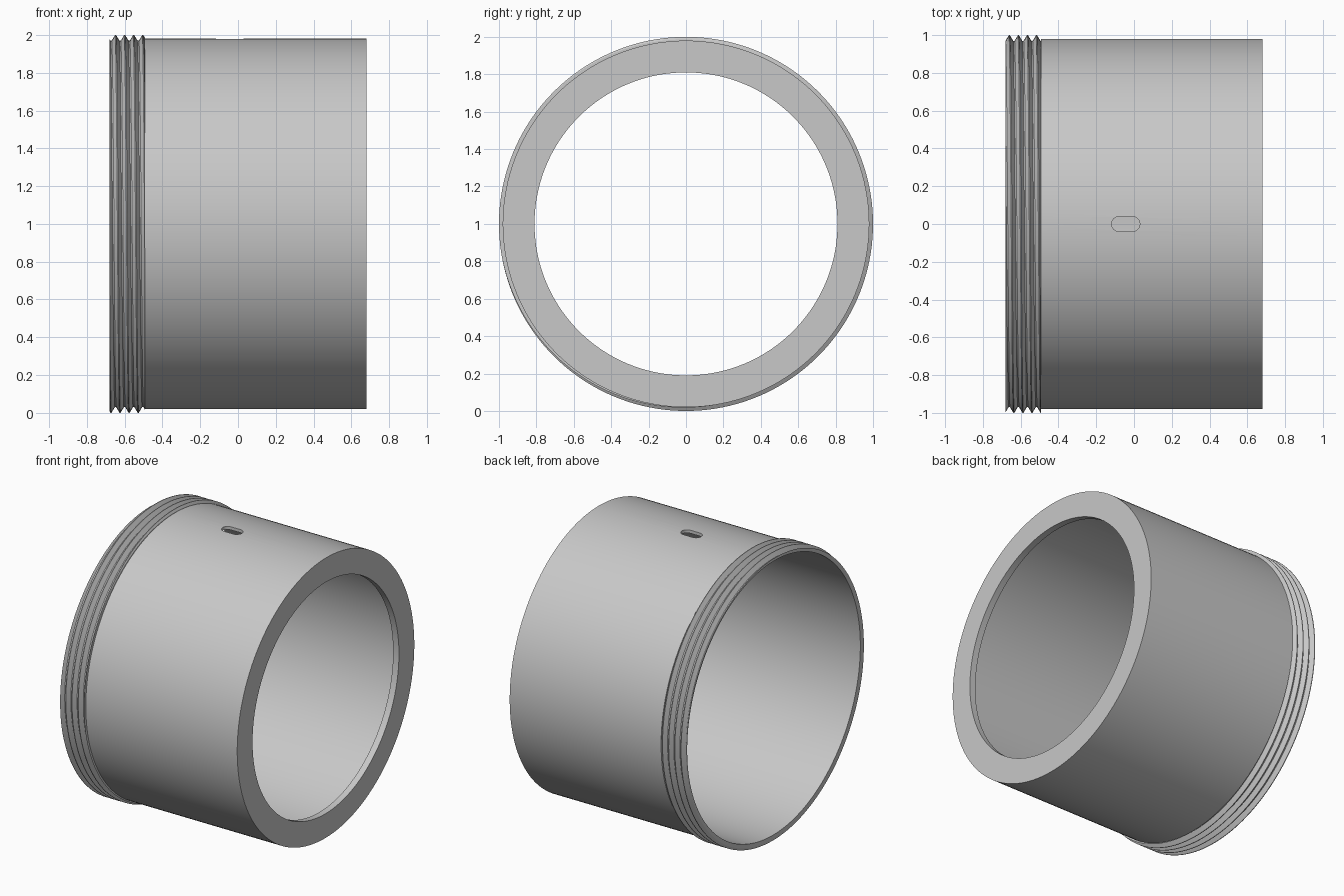
import bpy
import bmesh
from math import sin, cos, pi

old = bpy.data.objects.get("Cube")
if old:
    bpy.data.objects.remove(old, do_unlink=True)

SEGMENTS = 160
HALF = 0.68          # half length of the sleeve
SHOULDER = -0.493    # where the thread meets the plain wall
OUTER, BORE, LIP = 0.98, 0.958, 0.81
LIP_THICK = 0.045
PITCH, ROOT, CREST = 0.048, 0.97, 1.0
CREST_START = -0.66  # first crest on the +y side

grey = bpy.data.materials.new("satin grey")
grey.use_nodes = True
colour = (0.58, 0.58, 0.58, 1)
grey.diffuse_color = colour
grey.node_tree.nodes["Principled BSDF"].inputs["Base Color"].default_value = colour


def make_object(name, bm):
    bmesh.ops.recalc_face_normals(bm, faces=bm.faces[:])
    mesh = bpy.data.meshes.new(name)
    bm.to_mesh(mesh)
    bm.free()
    mesh.materials.append(grey)
    obj = bpy.data.objects.new(name, mesh)
    bpy.context.collection.objects.link(obj)
    return obj


def thread_radius(phase):
    # V-shaped ridge with narrow flats at crest and root
    d = abs((phase + 0.5) % 1 - 0.5) * 2
    t = min(max((d - 0.1) / 0.75, 0), 1)
    return CREST + (ROOT - CREST) * t


def thread_rows(angle):
    # Ridge corners follow the helix and are trimmed at both ends
    shift = CREST_START + PITCH * angle / (2 * pi)
    rows = []
    corners = [k + c for k in range(-3, 6) for c in (-0.425, -0.05, 0.05, 0.425)]
    for corner in corners:
        x = min(max(shift + corner * PITCH, -HALF), SHOULDER)
        rows.append((x, thread_radius((x - shift) / PITCH)))
    return rows


# Sleeve: closed section swept round the x axis
bm = bmesh.new()
rings = []
for i in range(SEGMENTS):
    a = 2 * pi * i / SEGMENTS
    section = thread_rows(a) + [
        (SHOULDER, OUTER), (HALF, OUTER), (HALF, LIP),
        (HALF - LIP_THICK, LIP), (HALF - LIP_THICK, BORE), (-HALF, BORE)]
    rings.append([bm.verts.new((x, r * cos(a), 1 + r * sin(a))) for x, r in section])

# The last ring joins the first one row-set further along the helix
count = len(rings[0])
threads = count - 6
for i in range(SEGMENTS):
    here, there = rings[i], rings[(i + 1) % SEGMENTS]
    if i == SEGMENTS - 1:
        there = there[4:threads] + [there[threads - 1]] * 4 + there[threads:]
    for j in range(count):
        k = (j + 1) % count
        loop = list(dict.fromkeys((here[j], there[j], there[k], here[k])))
        if len(loop) > 2:
            bm.faces.new(loop)
bmesh.ops.remove_doubles(bm, verts=bm.verts[:], dist=0.00001)
sleeve = make_object("threaded_sleeve", bm)

# Slot through the top of the wall
bm = bmesh.new()
END_STEPS, SLOT_R, SLOT_X, SLOT_HALF = 12, 0.04, -0.044, 0.035
outline = []
for side in (1, -1):
    for i in range(END_STEPS + 1):
        a = -pi / 2 + pi * i / END_STEPS
        outline.append(bm.verts.new((SLOT_X + side * (SLOT_HALF + SLOT_R * cos(a)),
                                     side * SLOT_R * sin(a), 1.85)))
base = bm.faces.new(outline)
top = bmesh.ops.extrude_face_region(bm, geom=[base])["geom"]
bmesh.ops.translate(bm, vec=(0, 0, 0.25),
                    verts=[v for v in top if isinstance(v, bmesh.types.BMVert)])
cutter = make_object("slot_cutter", bm)
cutter.hide_render = True

cut = sleeve.modifiers.new("slot", "BOOLEAN")
cut.operation = "DIFFERENCE"
cut.solver = "EXACT"
cut.object = cutter
bpy.ops.object.select_all(action="DESELECT")
bpy.context.view_layer.objects.active = sleeve
sleeve.select_set(True)
bpy.ops.object.modifier_apply(modifier=cut.name)
bpy.data.objects.remove(cutter, do_unlink=True)
bpy.ops.object.shade_smooth_by_angle(angle=pi / 6)
